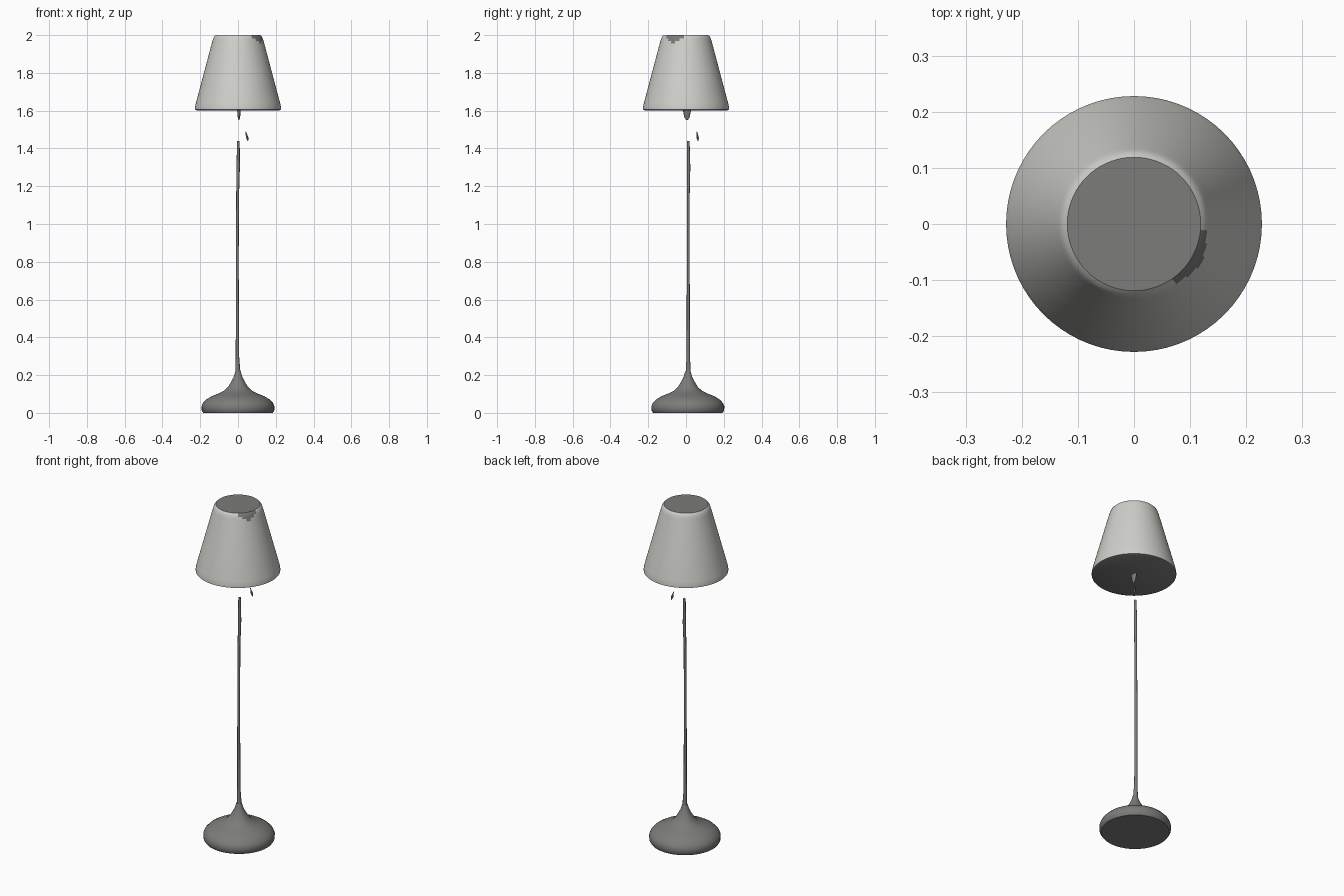
import bpy, bmesh, math
from mathutils import Vector

if "Cube" in bpy.data.objects:
    bpy.data.objects.remove(bpy.data.objects["Cube"])


def material(name, r, g, b):
    m = bpy.data.materials.new(name)
    m.diffuse_color = (r, g, b, 1)
    m.use_nodes = True
    m.node_tree.nodes["Principled BSDF"].inputs["Base Color"].default_value = m.diffuse_color
    return m


PALE = material("pale shade", 0.62, 0.62, 0.59)
GREY = material("mid grey", 0.20, 0.20, 0.195)


def lathe(name, profile, mats, sides=48, centre=(0, 0), rule=None):
    """Revolve (radius, z, offset x, offset y) rings and cap both ends."""
    bm = bmesh.new()
    rings = []
    for p in profile:
        r, z = p[:2]
        ox, oy = p[2:] if len(p) > 2 else (0, 0)
        rings.append([bm.verts.new((centre[0] + ox + r * math.cos(2 * math.pi * i / sides),
                                    centre[1] + oy + r * math.sin(2 * math.pi * i / sides), z))
                      for i in range(sides)])
    for a, b in zip(rings, rings[1:]):
        for i in range(sides):
            j = (i + 1) % sides
            bm.faces.new((a[i], a[j], b[j], b[i]))
    bm.faces.new(list(reversed(rings[0])))
    bm.faces.new(rings[-1])
    bm.normal_update()
    if rule:
        for f in bm.faces:
            f.material_index = rule(f)
    me = bpy.data.meshes.new(name)
    bm.to_mesh(me)
    bm.free()
    for m in mats:
        me.materials.append(m)
    ob = bpy.data.objects.new(name, me)
    bpy.context.collection.objects.link(ob)
    bpy.ops.object.select_all(action='DESELECT')
    ob.select_set(True)
    bpy.context.view_layer.objects.active = ob
    bpy.ops.object.shade_smooth_by_angle(angle=math.radians(40))
    return ob


# Shade: grey caps and lower rim, plus the worn grey notch at the top edge
def shade_colour(f):
    c = f.calc_center_median()
    if abs(f.normal.z) > 0.9 or c.z < 1.608:
        return 1
    off = abs(math.degrees(math.atan2(c.y, c.x)) + 30)
    return 1 if c.z > 1.952 + 0.0016 * off and off < 27 else 0


lathe("shade", [(0.220, 1.602), (0.228, 1.606), (0.228, 1.615), (0.223, 1.64),
                (0.183, 1.79), (0.146, 1.93), (0.139, 1.955), (0.135, 1.97),
                (0.131, 1.983), (0.126, 1.993), (0.119, 2.0)],
      [PALE, GREY], sides=72, rule=shade_colour)

# Base: domed foot flowing up into the neck
lathe("base", [(0.184, 0.0), (0.192, 0.012), (0.193, 0.035), (0.186, 0.052),
               (0.168, 0.071), (0.140, 0.088), (0.105, 0.102), (0.073, 0.118),
               (0.052, 0.138), (0.036, 0.165), (0.023, 0.19), (0.014, 0.22)],
      [GREY], centre=(0, 0.01))

# Pole: thin, leaning slightly, ending below the shade
lathe("pole", [(0.014, 0.2, 0.0, 0), (0.009, 0.3, -0.003, 0), (0.0075, 0.8, -0.004, 0),
               (0.0075, 1.15, -0.002, 0), (0.009, 1.3, 0.001, 0.002), (0.007, 1.44, 0.002, 0)],
      [GREY], sides=12, centre=(0, 0.012))

# Stub: short tapered fitting under the shade, narrower across x
stub = lathe("stub", [(0.004, 1.55), (0.014, 1.565), (0.019, 1.59), (0.022, 1.606)],
             [GREY], sides=12, centre=(0, 0.005))
for v in stub.data.vertices:
    v.co.x = 0.005 + v.co.x * 0.45

# Fragment: small loose sliver beside the gap
lathe("loose_sliver", [(0.002, 1.44, 0.007, 0.004), (0.007, 1.455, 0.004, 0.002),
                       (0.005, 1.47), (0.001, 1.49, -0.004, -0.002)],
      [GREY], sides=5, centre=(0.045, 0.06))
